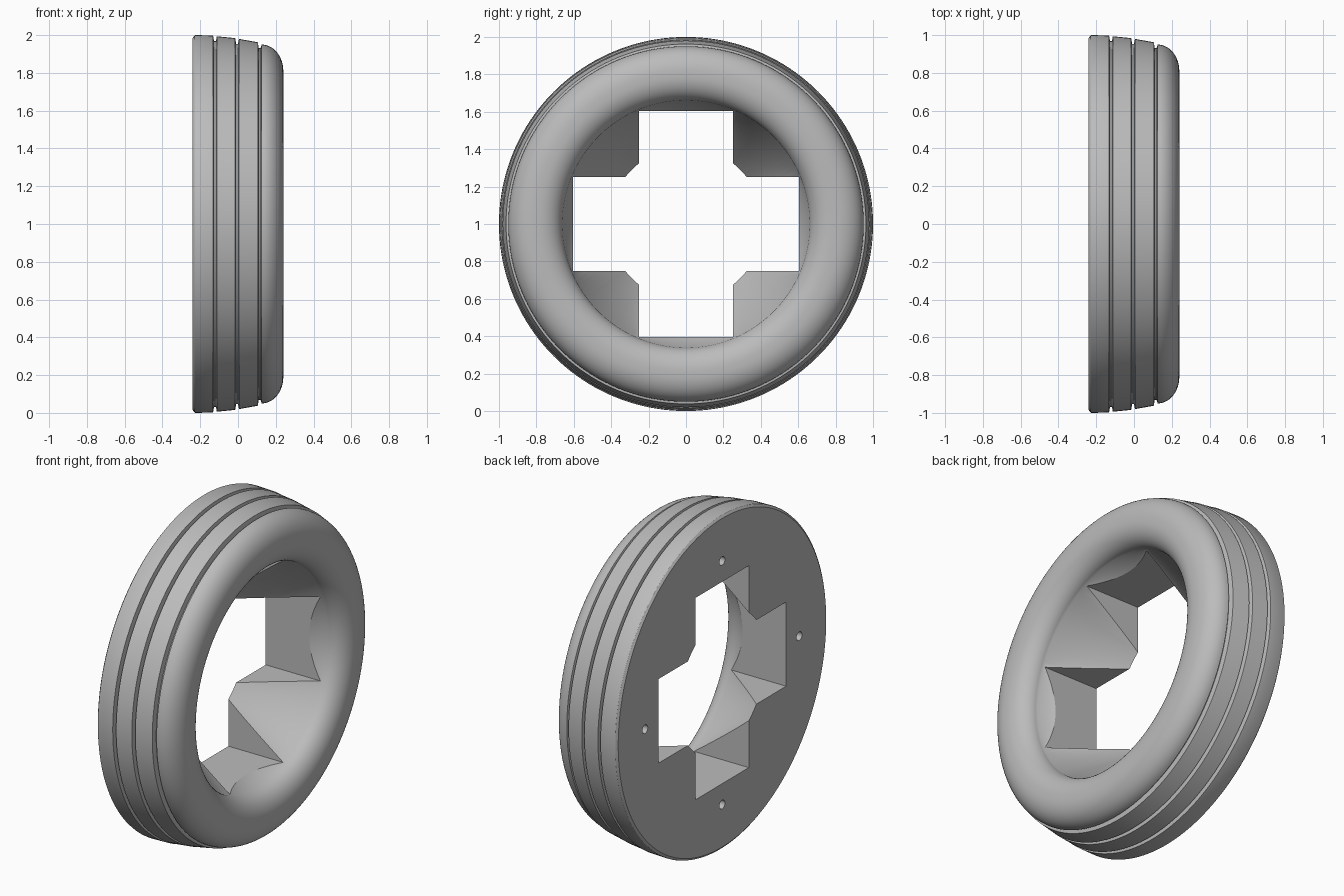
import bpy, bmesh, math
from mathutils import Matrix, Vector

cube = bpy.data.objects.get("Cube")
if cube:
    bpy.data.objects.remove(cube, do_unlink=True)

BACK, FRONT, SEGMENTS = -0.24, 0.24, 160

grey = bpy.data.materials.new("plain_grey")
grey.use_nodes = True
colour = (0.5, 0.5, 0.5, 1)
grey.diffuse_color = colour
grey.node_tree.nodes["Principled BSDF"].inputs["Base Color"].default_value = colour


def make_object(name, bm):
    bmesh.ops.recalc_face_normals(bm, faces=bm.faces)
    mesh = bpy.data.meshes.new(name)
    bm.to_mesh(mesh)
    bm.free()
    mesh.materials.append(grey)
    obj = bpy.data.objects.new(name, mesh)
    bpy.context.collection.objects.link(obj)
    return obj


def quarter(cx, cr, ax, ar, start, end, steps=12):
    """Elliptical arc of (x, radius) points; angle 0 faces the front."""
    for i in range(steps + 1):
        a = math.radians(start + (end - start) * i / steps)
        yield cx + ax * math.cos(a), cr + ar * math.sin(a)


# Tyre profile: back rim, tread bands split by grooves, rounded front, conical bore
profile = [(BACK, 0.41), (BACK, 0.985), (-0.23, 0.998)]
bands = [(-0.225, 1.0, -0.132, 0.998), (-0.112, 0.994, -0.015, 0.984),
         (0.005, 0.98, 0.105, 0.962)]
for x0, r0, x1, r1 in bands:
    profile += [(x0, r0), (x1, r1), (x1 + 0.005, r1 - 0.03), (x1 + 0.015, r1 - 0.03)]
profile += quarter(0.125, 0.81, FRONT - 0.125, 0.14, 90, 0)
profile += quarter(0.13, 0.79, FRONT - 0.13, 0.13, 0, -90)

bm = bmesh.new()
rings = []
for i in range(SEGMENTS):
    turn = Matrix.Rotation(2 * math.pi * i / SEGMENTS, 3, 'X')
    rings.append([bm.verts.new(turn @ Vector((x, 0, r)) + Vector((0, 0, 1)))
                  for x, r in profile])
for i, ring in enumerate(rings):
    other = rings[(i + 1) % SEGMENTS]
    for j in range(len(ring)):
        k = (j + 1) % len(ring)
        bm.faces.new((ring[j], ring[k], other[k], other[j]))
tyre = make_object("tyre", bm)

# Cross-shaped axle opening
bm = bmesh.new()
half, reach = 0.252, 0.605
outline = []
for q in range(4):
    turn = Matrix.Rotation(q * math.pi / 2, 3, 'X')
    for y, z in ((half, half), (half, reach), (-half, reach)):
        outline.append(bm.verts.new(turn @ Vector((-0.4, y, z)) + Vector((0, 0, 1))))
face = bm.faces.new(outline)
grown = bmesh.ops.extrude_face_region(bm, geom=[face])
bmesh.ops.translate(bm, vec=(0.8, 0, 0),
                    verts=[v for v in grown["geom"] if isinstance(v, bmesh.types.BMVert)])
cross_cutter = make_object("cross_cutter", bm)

# Four small blind pin holes in the back
bm = bmesh.new()
for q in range(4):
    a = q * math.pi / 2
    place = Matrix.Translation((BACK, 0.73 * math.sin(a), 1 + 0.73 * math.cos(a)))
    bmesh.ops.create_cone(bm, cap_ends=True, segments=16, radius1=0.026, radius2=0.026,
                          depth=0.3, matrix=place @ Matrix.Rotation(math.pi / 2, 4, 'Y'))
pin_cutter = make_object("pin_cutter", bm)

# Cut the openings and bake the result
for cutter in (cross_cutter, pin_cutter):
    cutter.hide_render = True
    mod = tyre.modifiers.new(cutter.name, 'BOOLEAN')
    mod.operation, mod.solver, mod.object = 'DIFFERENCE', 'EXACT', cutter
bpy.context.view_layer.update()
baked = bpy.data.meshes.new_from_object(tyre.evaluated_get(bpy.context.evaluated_depsgraph_get()))
tyre.modifiers.clear()
tyre.data = baked
for cutter in (cross_cutter, pin_cutter):
    bpy.data.objects.remove(cutter, do_unlink=True)

bpy.ops.object.select_all(action='DESELECT')
tyre.select_set(True)
bpy.context.view_layer.objects.active = tyre
bpy.ops.object.shade_smooth_by_angle(angle=math.radians(30))
